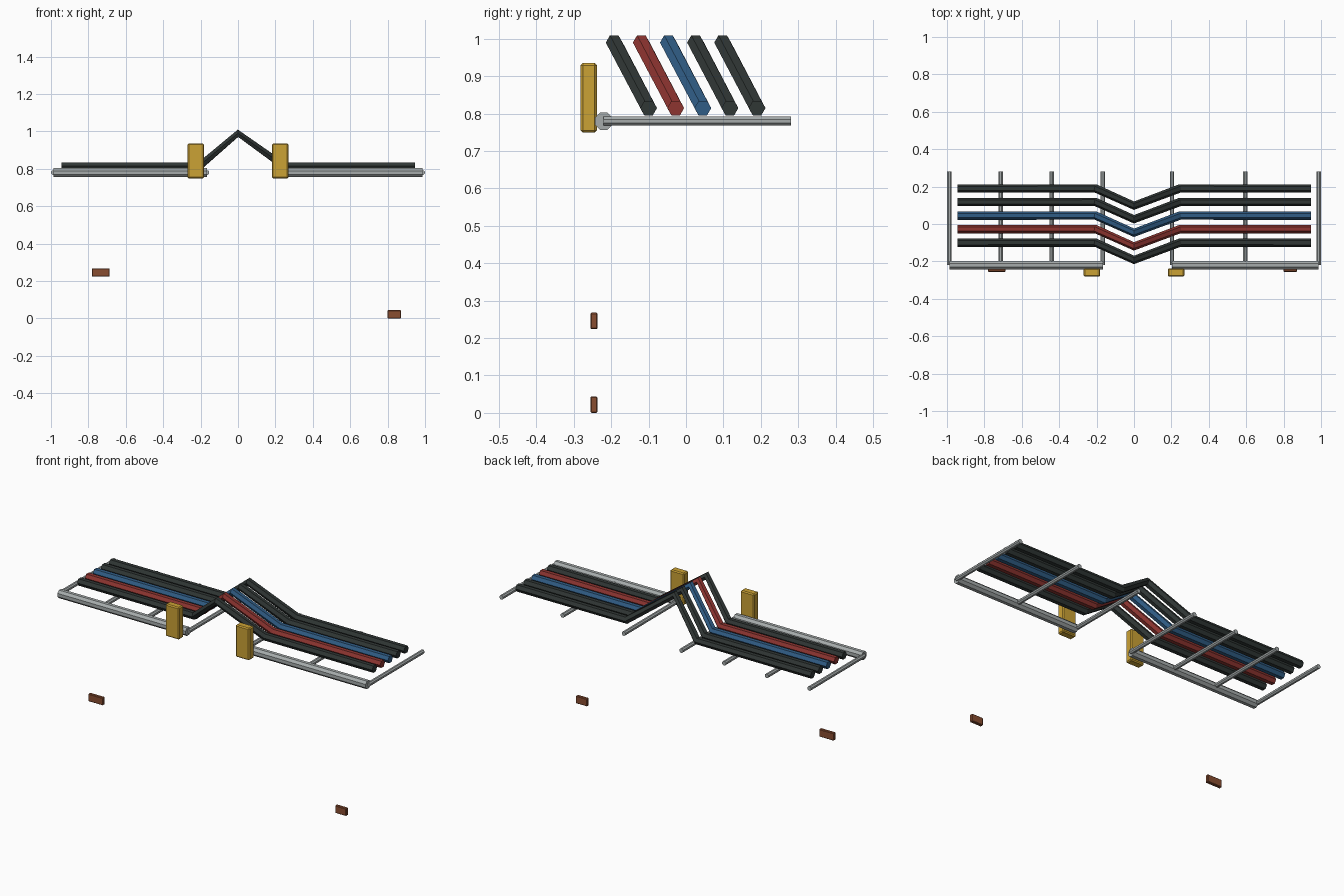
import bpy, bmesh
from math import pi, cos, sin
from mathutils import Vector

if "Cube" in bpy.data.objects:
    bpy.data.objects.remove(bpy.data.objects["Cube"])


def material(name, rgb):
    m = bpy.data.materials.new(name)
    m.diffuse_color = (*rgb, 1)
    m.use_nodes = True
    m.node_tree.nodes["Principled BSDF"].inputs["Base Color"].default_value = m.diffuse_color
    return m


DARK = material("dark rubber", (0.03, 0.038, 0.036))
RED = material("red rubber", (0.27, 0.035, 0.03))
BLUE = material("blue rubber", (0.03, 0.11, 0.24))
GOLD = material("yellow paint", (0.6, 0.36, 0.035))
RUST = material("rust", (0.25, 0.075, 0.03))
STEEL = material("steel", (0.38, 0.41, 0.41))


def sweep(name, points, radius, sides, mat, phase=0.0):
    """Closed tube along a polyline, rings set on the corner bisectors."""
    pts = [Vector(p) for p in points]
    bm = bmesh.new()
    rings = []
    for i, p in enumerate(pts):
        t = Vector()
        if i > 0:
            t += (p - pts[i - 1]).normalized()
        if i < len(pts) - 1:
            t += (pts[i + 1] - p).normalized()
        t.normalize()
        side = Vector((0, 0, 1)).cross(t).normalized()
        up = t.cross(side)
        rings.append([bm.verts.new(p + radius * (cos(a) * side + sin(a) * up))
                      for a in (phase + 2 * pi * k / sides for k in range(sides))])
    for a, b in zip(rings, rings[1:]):
        for k in range(sides):
            n = (k + 1) % sides
            bm.faces.new((a[k], a[n], b[n], b[k]))
    bm.faces.new(rings[0][::-1])
    bm.faces.new(rings[-1])
    bmesh.ops.recalc_face_normals(bm, faces=bm.faces)
    return finish(name, bm, mat)


def box(name, center, size, bevel, mat):
    bm = bmesh.new()
    bmesh.ops.create_cube(bm, size=1)
    bmesh.ops.scale(bm, vec=size, verts=bm.verts)
    bmesh.ops.translate(bm, vec=center, verts=bm.verts)
    bmesh.ops.bevel(bm, geom=bm.edges[:], offset=bevel, segments=1, affect='EDGES')
    return finish(name, bm, mat)


def finish(name, bm, mat):
    mesh = bpy.data.meshes.new(name)
    bm.to_mesh(mesh)
    bm.free()
    mesh.materials.append(mat)
    ob = bpy.data.objects.new(name, mesh)
    bpy.context.collection.objects.link(ob)
    return ob


RAIL_Y, RAIL_Z = -0.22, 0.78

# Broken front rail with its rungs: four on the left, three on the right
for label, x0, x1, count in (("left", -0.987, -0.166, 4), ("right", 0.203, 0.987, 3)):
    sweep(label + "_rail", [(x0, RAIL_Y, RAIL_Z), (x1, RAIL_Y, RAIL_Z)],
          0.025, 8, STEEL, pi / 8)
    for i in range(count):
        x = x0 + (x1 - x0) * i / (count - 1)
        sweep(f"{label}_rung_{i + 1}", [(x, RAIL_Y, RAIL_Z), (x, 0.281, RAIL_Z)],
              0.0128, 8, STEEL, pi / 8)

# Five cables kinked upward and forward at the break
for i, mat in enumerate((DARK, RED, BLUE, DARK, DARK)):
    y = -0.1 + 0.0725 * i
    sweep(f"cable_{i + 1}",
          [(-0.945, y, 0.815), (-0.205, y, 0.815), (0, y - 0.092, 0.99),
           (0.245, y, 0.815), (0.945, y, 0.815)], 0.0225, 6, mat)

# Yellow marker plates beside the break
for label, x in (("left", -0.225), ("right", 0.225)):
    box(label + "_marker", (x, -0.26, 0.842), (0.088, 0.044, 0.186), 0.006, GOLD)

# Loose rusty brackets below
box("left_bracket", (-0.734, -0.246, 0.246), (0.094, 0.019, 0.044), 0.003, RUST)
box("right_bracket", (0.836, -0.246, 0.022), (0.072, 0.019, 0.044), 0.003, RUST)
